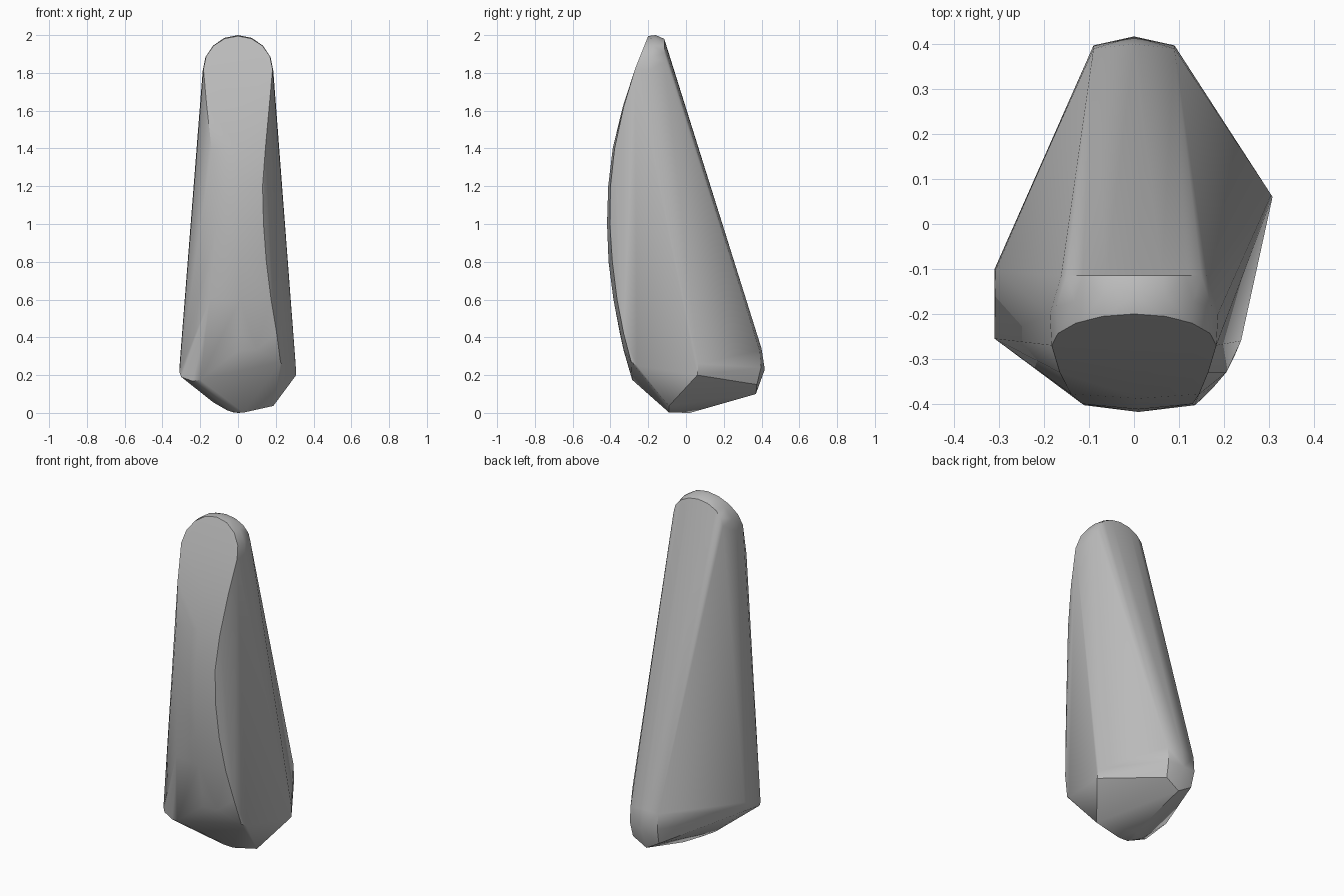
import bpy, bmesh, math

cube = bpy.data.objects.get("Cube")
if cube:
    bpy.data.objects.remove(cube, do_unlink=True)

grey = bpy.data.materials.new("stone grey")
grey.use_nodes = True
colour = (0.5, 0.5, 0.5, 1)
grey.diffuse_color = colour
grey.node_tree.nodes["Principled BSDF"].inputs["Base Color"].default_value = colour

points = []

# bowed front panel: height, left edge, right edge, edge depth, centre depth
for z, xl, xr, y, yc in [
    (1.62, -.165, .165, -.33, -.335),
    (1.4, -.14, .145, -.378, -.388),
    (1.2, -.115, .13, -.4, -.412),
    (1.0, -.11, .135, -.403, -.418),
    (0.8, -.12, .15, -.39, -.41),
    (0.6, -.15, .175, -.365, -.384),
    (0.42, -.18, .205, -.33, -.35),
]:
    points += [(xl, y, z), (0.01, yc, z), (xr, y, z)]

# rounded tip: three arches from front to back
for y_top, y_side, radius, z_low, z_high in [
    (-.2, -.27, .183, 1.82, 1.995),
    (-.16, -.2, .187, 1.81, 2.0),
    (-.115, -.115, .162, 1.86, 1.98),
]:
    for i in range(9):
        a = math.pi * i / 8
        s = math.sin(a)
        points.append((radius * math.cos(a), y_side + (y_top - y_side) * s,
                       z_low + (z_high - z_low) * s))

# back heel, mirrored
for side in (-1, 1):
    points += [(side * .09, .39, .33), (side * .09, .397, .24), (side * .085, .375, .15)]
points += [(0, .40, .34), (0, .417, .23), (0, .37, .10)]

# widest corners of the base
points += [(.308, .06, .2), (.305, .065, .26), (.238, -.26, .25), (.225, -.29, .27),
           (-.31, -.1, .22), (-.308, -.105, .27), (-.31, -.255, .215), (-.3, -.26, .19),
           (-.24, -.275, .168), (-.2, -.285, .175), (0, -.33, .33), (.1, -.33, .335)]

# underside
points += [(.187, -.09, .037), (-.03, -.09, .004), (.03, -.09, .002), (0, .02, 0),
           (-.13, -.09, .055), (-.06, -.08, .015)]

bm = bmesh.new()
for p in points:
    bm.verts.new(p)
hull = bmesh.ops.convex_hull(bm, input=bm.verts)
loose = {v for v in hull["geom_interior"] + hull["geom_unused"]
         if isinstance(v, bmesh.types.BMVert)}
bmesh.ops.delete(bm, geom=list(loose), context='VERTS')
bmesh.ops.recalc_face_normals(bm, faces=bm.faces)

mesh = bpy.data.meshes.new("tapered_stone")
bm.to_mesh(mesh)
bm.free()
mesh.materials.append(grey)
stone = bpy.data.objects.new("tapered_stone", mesh)
bpy.context.collection.objects.link(stone)
bpy.context.view_layer.objects.active = stone
stone.select_set(True)
bpy.ops.object.shade_smooth_by_angle(angle=math.radians(35))
